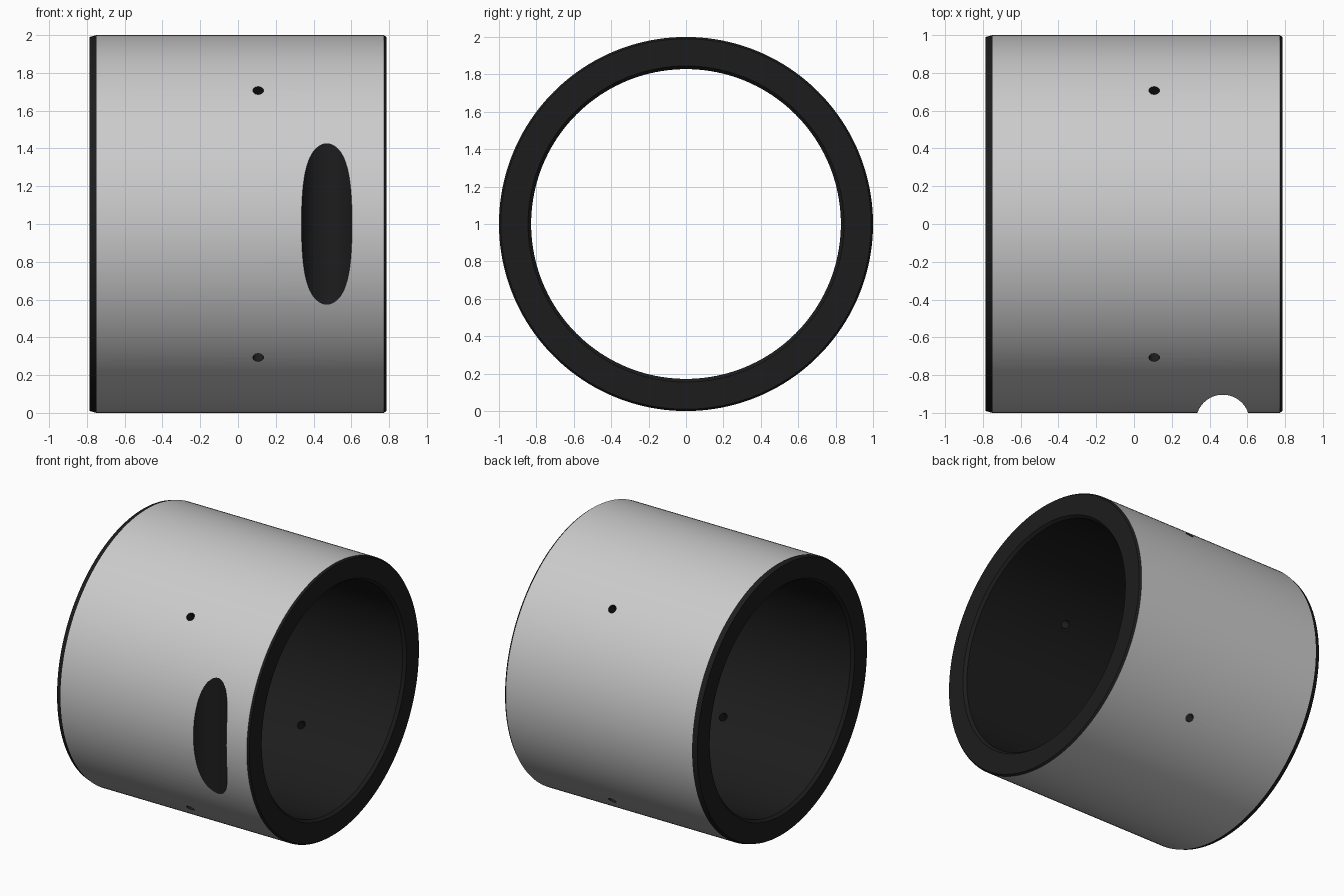
import bpy, bmesh
from math import pi, radians, sin, cos
from mathutils import Matrix, Vector

if "Cube" in bpy.data.objects:
    bpy.data.objects.remove(bpy.data.objects["Cube"])

SEG = 160


def material(name, rgb):
    m = bpy.data.materials.new(name)
    m.diffuse_color = (*rgb, 1)
    m.use_nodes = True
    m.node_tree.nodes["Principled BSDF"].inputs["Base Color"].default_value = m.diffuse_color
    return m


grey = material("grey_outer", (0.6, 0.6, 0.6))
dark = material("dark_cut", (0.012, 0.012, 0.012))


def make_object(name, bm):
    bmesh.ops.recalc_face_normals(bm, faces=bm.faces)
    mesh = bpy.data.meshes.new(name)
    bm.to_mesh(mesh)
    bm.free()
    mesh.materials.append(grey)
    mesh.materials.append(dark)
    obj = bpy.data.objects.new(name, mesh)
    bpy.context.collection.objects.link(obj)
    return obj


def cutter(name, radius, length, matrix, seg):
    bm = bmesh.new()
    bmesh.ops.create_cone(bm, cap_ends=True, segments=seg, radius1=radius,
                          radius2=radius, depth=length, matrix=matrix)
    for f in bm.faces:
        f.material_index = 1
    obj = make_object(name, bm)
    obj.hide_render = True
    return obj


# Ring: closed (x, radius) profile turned around the x axis; first span is the outer skin
profile = [(-0.75, 1.0), (0.772, 1.0), (0.785, 0.99), (0.785, 0.845),
           (0.765, 0.828), (-0.765, 0.828), (-0.785, 0.845), (-0.785, 0.99)]
bm = bmesh.new()
rings = []
for i in range(SEG):
    a = 2 * pi * i / SEG
    rings.append([bm.verts.new((x, r * sin(a), 1 + r * cos(a))) for x, r in profile])
n = len(profile)
for i in range(SEG):
    a, b = rings[i], rings[(i + 1) % SEG]
    for j in range(n):
        k = (j + 1) % n
        f = bm.faces.new((a[j], a[k], b[k], b[j]))
        f.material_index = 0 if j == 0 else 1
ring = make_object("bearing_ring", bm)

# Cutters: four radial holes and one tangential round groove on the front
cutters = []
for i in range(4):
    a = pi / 4 + i * pi / 2
    m = (Matrix.Translation(Vector((0.107, 0.9 * sin(a), 1 + 0.9 * cos(a))))
         @ Matrix.Rotation(-a, 4, 'X'))
    cutters.append(cutter(f"radial_hole_cutter_{i + 1}", 0.029, 0.4, m, 32))
cutters.append(cutter("groove_cutter", 0.142, 2.4,
                      Matrix.Translation((0.47, -1.046, 1.0)), 64))

bpy.context.view_layer.objects.active = ring
ring.select_set(True)
for c in cutters:
    mod = ring.modifiers.new(c.name, 'BOOLEAN')
    mod.operation = 'DIFFERENCE'
    mod.solver = 'EXACT'
    mod.object = c
    bpy.ops.object.modifier_apply(modifier=mod.name)
    bpy.data.objects.remove(c)

bpy.ops.object.shade_smooth_by_angle(angle=radians(10))
